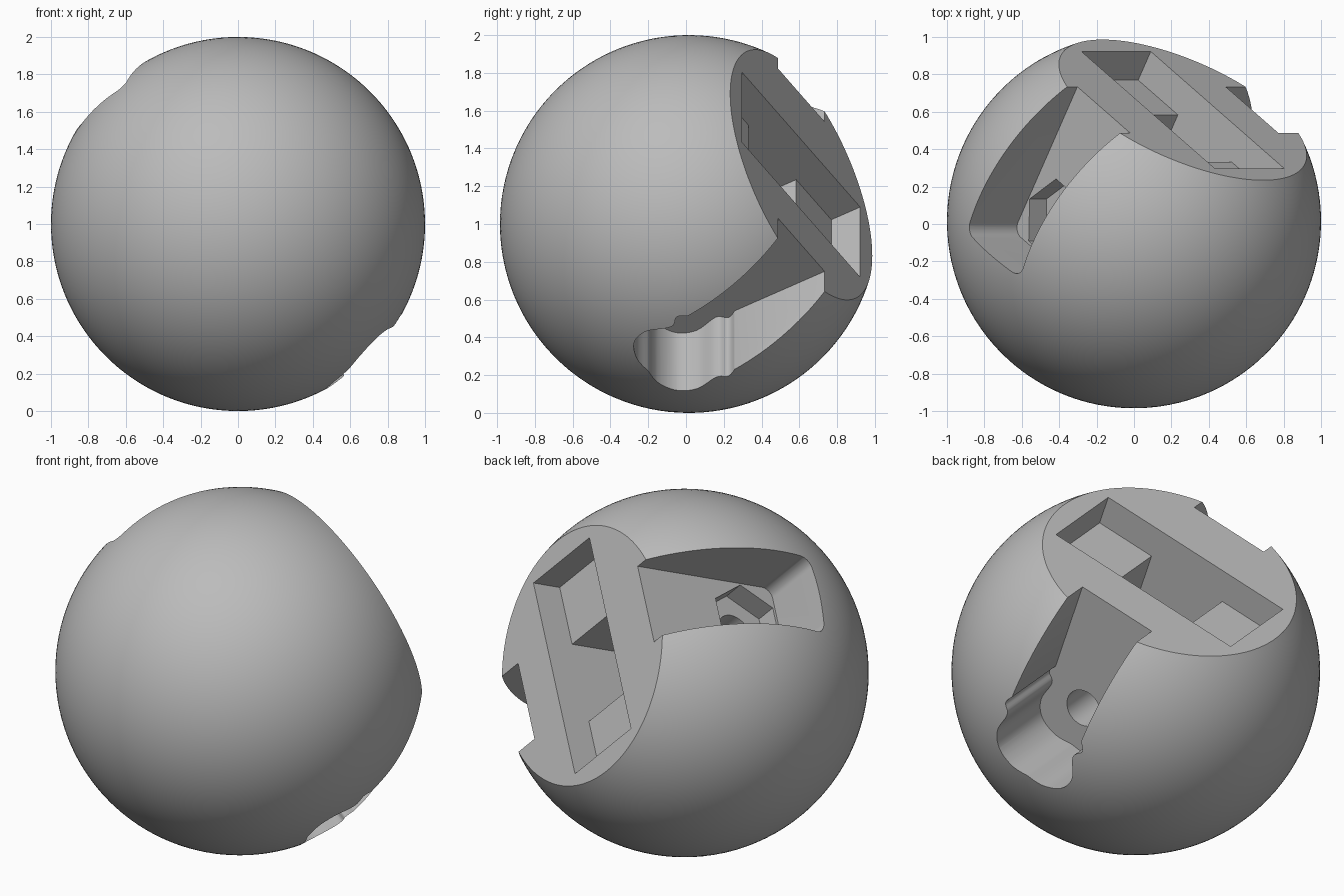
import bpy, bmesh, math
from mathutils import Vector, Matrix

if "Cube" in bpy.data.objects:
    bpy.data.objects.remove(bpy.data.objects["Cube"])

# Tilted frame: X along the slot, Y along the screw, Z out of the flat face
ny = 0.85
nx = math.sqrt((1 - ny * ny) / 2)
face_dir = Vector((nx, ny, nx)).normalized()
screw_dir = Vector((1, 0, -1)).normalized()
slot_dir = screw_dir.cross(face_dir)
FRAME = Matrix.Translation((0, 0.015, 1)) @ Matrix((slot_dir, screw_dir, face_dir)).transposed().to_4x4()
FACE = 0.70

grey = bpy.data.materials.new("plain grey")
grey.use_nodes = True
colour = (0.5, 0.5, 0.5, 1)
grey.diffuse_color = colour
grey.node_tree.nodes["Principled BSDF"].inputs["Base Color"].default_value = colour


def finish(name, bm):
    bmesh.ops.recalc_face_normals(bm, faces=bm.faces)
    mesh = bpy.data.meshes.new(name)
    bm.to_mesh(mesh)
    bm.free()
    obj = bpy.data.objects.new(name, mesh)
    bpy.context.collection.objects.link(obj)
    obj.matrix_world = FRAME
    return obj


def prism(name, outline, y0, y1):
    """Extrude an (x, z) outline along the screw direction."""
    bm = bmesh.new()
    face = bm.faces.new([bm.verts.new((x, y0, z)) for x, z in outline])
    new = bmesh.ops.extrude_face_region(bm, geom=[face])["geom"]
    bmesh.ops.translate(bm, vec=(0, y1 - y0, 0),
                        verts=[g for g in new if isinstance(g, bmesh.types.BMVert)])
    return finish(name, bm)


def ring(radius, count):
    return [(radius * math.cos(math.tau * i / count), radius * math.sin(math.tau * i / count))
            for i in range(count)]


def rect(half, z0, z1):
    return [(-half, z0), (half, z0), (half, z1), (-half, z1)]


def curve(points, steps=6):
    """Smooth path through the points."""
    pts = [Vector(p) for p in points]
    pts = [pts[0]] + pts + [pts[-1]]
    out = []
    for a, b, c, d in zip(pts, pts[1:], pts[2:], pts[3:]):
        for i in range(steps):
            t = i / steps
            out.append(0.5 * (2 * b + (c - a) * t + (2 * a - 5 * b + 4 * c - d) * t ** 2
                              + (3 * b - a - 3 * c + d) * t ** 3))
    return [tuple(p) for p in out] + [tuple(pts[-1])]


def mirrored(half):
    return half + [(-x, z) for x, z in reversed(half) if abs(x) > 1e-6]


# Ball
bm = bmesh.new()
bmesh.ops.create_uvsphere(bm, u_segments=144, v_segments=72, radius=1)
ball = finish("ball_with_screw_seat", bm)
ball.data.materials.append(grey)

# Head recess: wavy sides and a rounded end
W = 0.235
head_half = [(W, 1.2)] + curve([(W, 0.14), (0.26, 0.085), (0.223, 0.03), (0.253, -0.107),
                                (0.212, -0.208), (0.108, -0.258), (0, -0.253)])
# Nut recess: straight sides, filleted corners
R, END = 0.06, -0.21
nut_half = [(W, 1.2)] + [(W - R + R * math.cos(a), END + R - R * math.sin(a))
                         for a in (math.pi / 2 * i / 8 for i in range(9))]

cutters = [
    prism("face_cut", rect(1.5, FACE, 1.5), -1.5, 1.5),
    prism("slot_cut", rect(0.593, FACE - 0.18, 1.2), -0.262, 0.262),
    prism("deep_slot_cut", rect(0.24, 0.17, 1.1), -0.262, 0.262),
    prism("head_recess_cut", mirrored(head_half), 0.524, 1.3),
    prism("nut_recess_cut", mirrored(nut_half), -1.3, -0.597),
    prism("hex_nut_cut", ring(0.226, 6), -0.8, -0.468),
    prism("screw_hole_cut", ring(0.107, 40), -0.7, 0.8),
]
for cutter in cutters:
    mod = ball.modifiers.new(cutter.name, "BOOLEAN")
    mod.operation = "DIFFERENCE"
    mod.solver = "EXACT"
    mod.object = cutter
    cutter.hide_render = True

# Bake the cuts and drop the cutters
bpy.context.view_layer.update()
baked = bpy.data.meshes.new_from_object(ball.evaluated_get(bpy.context.evaluated_depsgraph_get()))
ball.modifiers.clear()
ball.data = baked
for cutter in cutters:
    bpy.data.objects.remove(cutter)
baked.materials.clear()
baked.materials.append(grey)
for poly in baked.polygons:
    poly.material_index = 0

bpy.ops.object.select_all(action="DESELECT")
ball.select_set(True)
bpy.context.view_layer.objects.active = ball
bpy.ops.object.shade_smooth_by_angle(angle=math.radians(30))
